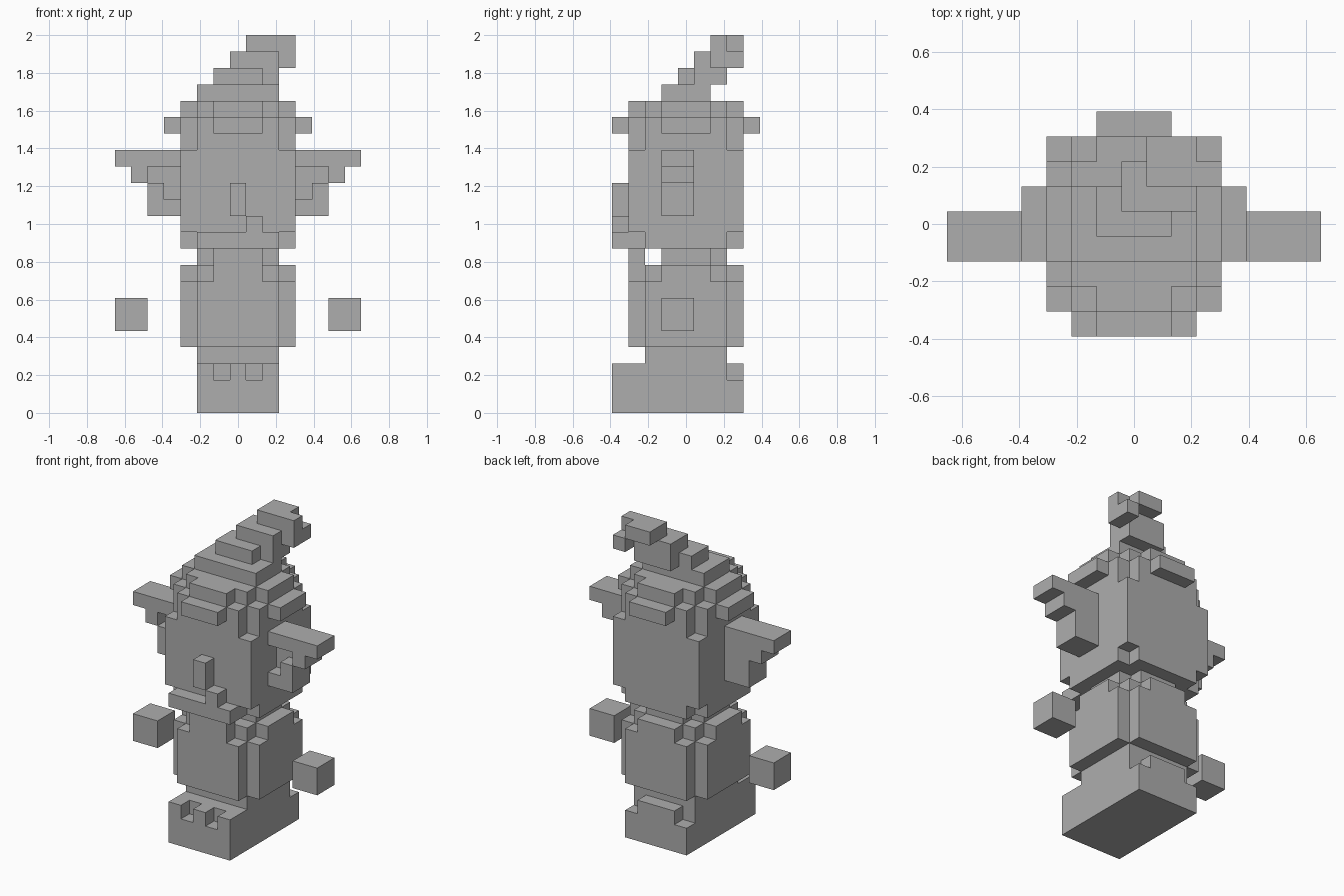
import bpy, bmesh
from math import radians
from mathutils import Vector

cube = bpy.data.objects.get("Cube")
if cube:
    bpy.data.objects.remove(cube, do_unlink=True)

UNIT = 2 / 23          # edge length of one block
parts = {}             # part name -> set of block cells

grey = bpy.data.materials.new("plain_grey")
grey.use_nodes = True
GREY = (0.42, 0.42, 0.42, 1)
grey.diffuse_color = GREY
grey.node_tree.nodes["Principled BSDF"].inputs["Base Color"].default_value = GREY


def block(x0, x1, y0, y1, z0, z1):
    """Cells from x0..x1, y0..y1 (inclusive) and from height z0 up to z1."""
    return {(x, y, z) for x in range(x0, x1 + 1)
            for y in range(y0, y1 + 1) for z in range(z0, z1)}


def centred(rx, ry, z0, z1):
    return block(-rx, rx, -ry, ry, z0, z1)


def clipped(z0, z1):
    """Seven-wide layer without its corner columns."""
    return centred(3, 2, z0, z1) | centred(2, 3, z0, z1)


def shoulder(z):
    """Rounded closing layer on top of the body and the head."""
    return centred(3, 1, z, z + 1) | centred(1, 3, z, z + 1) | centred(2, 2, z, z + 1)


def mirrored(cells):
    return {(-x, y, z) for x, y, z in cells}


# Feet: base slab with toe gaps in front and lowered heel corners
feet = block(-2, 2, -4, 3, 0, 3)
for side in (-1, 1):
    feet -= {(side, -4, 2), (2 * side, 3, 2)}
parts["feet"] = feet
parts["legs"] = centred(2, 2, 3, 4)

# Body and neck, with a front panel joining body and head
parts["body"] = clipped(4, 8) | shoulder(8)
parts["neck"] = (centred(2, 1, 9, 10) | block(-1, 1, 2, 2, 9, 10)
                 | block(-1, 1, -3, -3, 9, 10))

# Floating hands
left_hand = block(6, 7, -1, 0, 5, 7)
parts["left_hand"] = left_hand
parts["right_hand"] = mirrored(left_hand)

# Head and face
parts["head"] = clipped(10, 11) | centred(3, 3, 11, 16) | clipped(16, 18) | shoulder(18)
parts["mouth"] = block(-2, 2, -4, -4, 10, 11) | {(1, -4, 11)}
parts["nose"] = block(0, 0, -4, -4, 12, 14)

# Stepped ears with a hollow in front
left_ear = (block(4, 7, -1, 0, 15, 16) | block(4, 6, -1, 0, 14, 15)
            | block(4, 5, -1, 0, 12, 14))
left_ear -= block(4, 5, -1, -1, 14, 15) | {(4, -1, 13)}
parts["left_ear"] = left_ear
parts["right_ear"] = mirrored(left_ear)

# Hat brim pads on all four sides
parts["hat_brim"] = ((centred(4, 1, 17, 18) - centred(3, 1, 17, 18))
                     | (centred(1, 4, 17, 18) - centred(1, 3, 17, 18)))

# Leaning hat and its drooping tip
parts["hat"] = (centred(2, 1, 19, 20) | block(-1, 1, 0, 1, 20, 21)
                | block(0, 2, 1, 2, 20, 22))
parts["hat_tip"] = (block(1, 3, 2, 3, 22, 23) | block(3, 3, 2, 3, 21, 22)) - {(3, 3, 22)}

filled = set().union(*parts.values())


def build(name, cells):
    """Skin the exposed sides of the cells and merge flat areas."""
    bm = bmesh.new()
    for cell in sorted(cells):
        centre = Vector(cell) + Vector((0, 0, 0.5))
        for axis in range(3):
            for sign in (-1, 1):
                normal = Vector((0, 0, 0))
                normal[axis] = sign
                beside = tuple(int(c + n) for c, n in zip(cell, normal))
                if beside in filled:
                    continue
                u = Vector((0, 0, 0))
                u[(axis + 1) % 3] = 0.5
                v = normal.cross(u)
                mid = centre + normal / 2
                corners = (mid - u - v, mid + u - v, mid + u + v, mid - u + v)
                bm.faces.new([bm.verts.new(c * UNIT) for c in corners])
    bmesh.ops.remove_doubles(bm, verts=bm.verts, dist=UNIT / 100)
    bmesh.ops.dissolve_limit(bm, angle_limit=radians(1), verts=bm.verts, edges=bm.edges)
    mesh = bpy.data.meshes.new(name)
    bm.to_mesh(mesh)
    bm.free()
    mesh.materials.append(grey)
    bpy.context.collection.objects.link(bpy.data.objects.new(name, mesh))


for part_name, part_cells in parts.items():
    build(part_name, part_cells)
